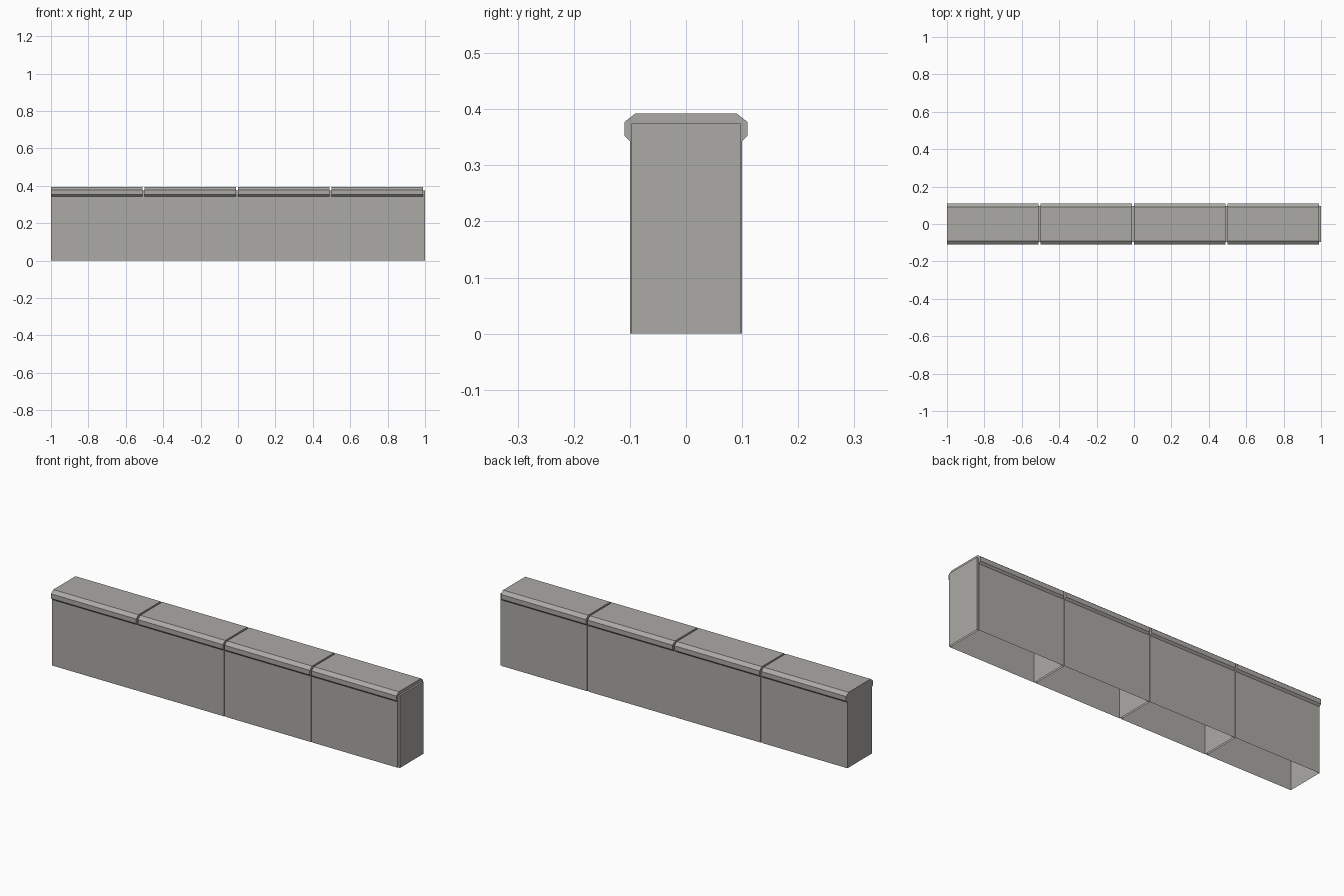
import bpy, bmesh

cube = bpy.data.objects.get("Cube")
if cube:
    bpy.data.objects.remove(cube, do_unlink=True)

# Single stone colour
stone = bpy.data.materials.new("grey_stone")
stone.use_nodes = True
colour = (0.41, 0.4, 0.375, 1)
stone.diffuse_color = colour
stone.node_tree.nodes["Principled BSDF"].inputs["Base Color"].default_value = colour

# Half cross-sections as (y, z), from the ground up
BLOCK = [(0.1, 0), (0.1, 0.343), (0.11, 0.353), (0.11, 0.377), (0.091, 0.392)]
JOINT = [(0.097, 0), (0.097, 0.375)]
BLOCK_LENGTH, JOINT_LENGTH = 0.49, 0.01


def shell(name, half, x0, x1):
    """Extrude a mirrored section along x, with both ends closed and the underside open."""
    section = half + [(-y, z) for y, z in reversed(half)]
    bm = bmesh.new()
    start, end = ([bm.verts.new((x, y, z)) for y, z in section] for x in (x0, x1))
    for i in range(len(section) - 1):
        bm.faces.new((start[i], end[i], end[i + 1], start[i + 1]))
    bm.faces.new(start)
    bm.faces.new(list(reversed(end)))
    bm.normal_update()
    # Point every face away from the core of the shell
    centre = sum((v.co for v in bm.verts), start[0].co * 0) / len(bm.verts)
    for face in bm.faces:
        if face.normal.dot(face.calc_center_median() - centre) < 0:
            face.normal_flip()
    mesh = bpy.data.meshes.new(name)
    bm.to_mesh(mesh)
    bm.free()
    mesh.materials.append(stone)
    bpy.context.collection.objects.link(bpy.data.objects.new(name, mesh))


# Four coped wall blocks, each followed by a recessed joint
for n in range(4):
    x = -1 + n * (BLOCK_LENGTH + JOINT_LENGTH)
    seam = x + BLOCK_LENGTH
    shell(f"wall_block_{n + 1}", BLOCK, x, seam)
    shell(f"recessed_joint_{n + 1}", JOINT, seam, seam + JOINT_LENGTH)
